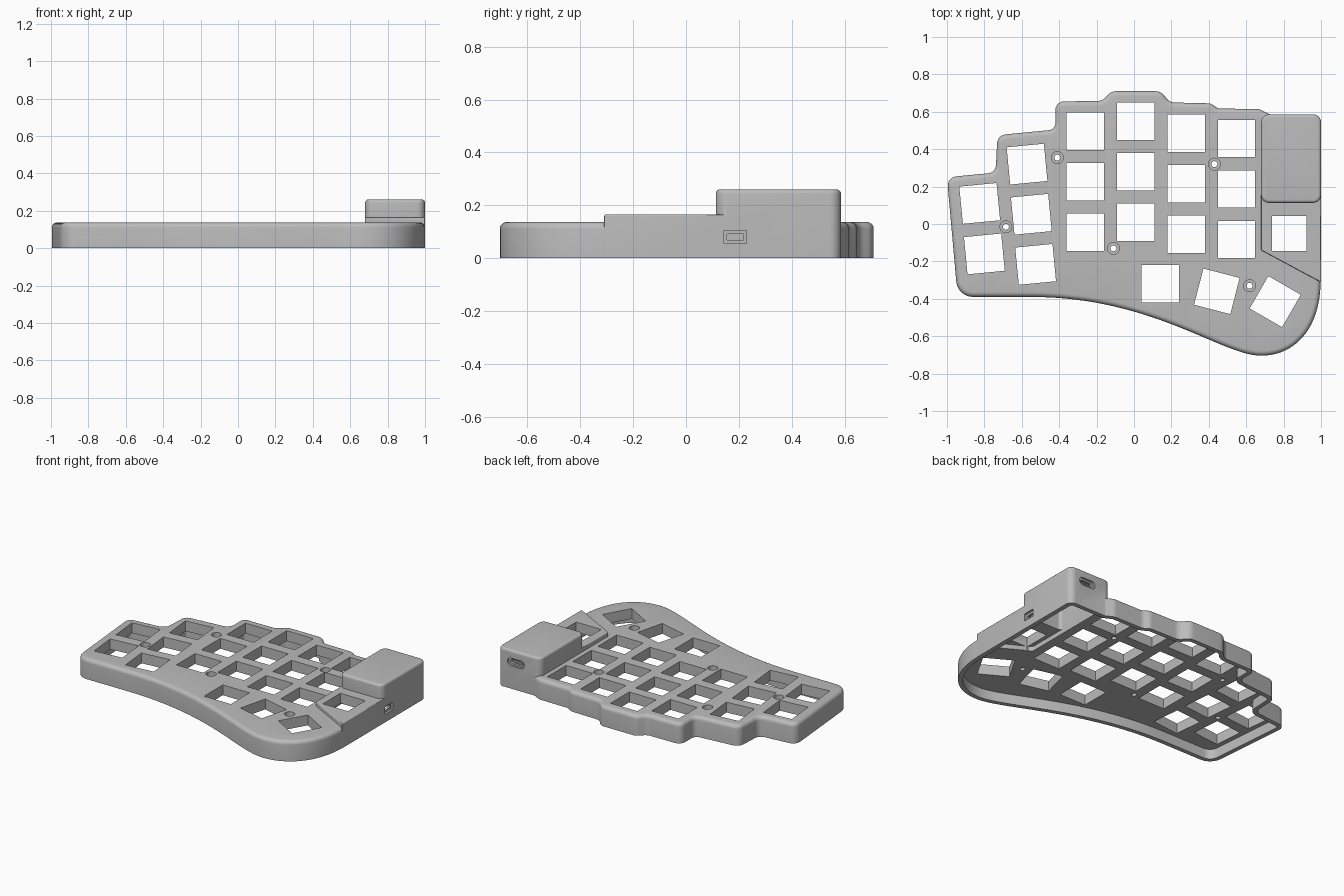
import bpy, bmesh, math
from mathutils import Vector, Matrix
from mathutils.geometry import interpolate_bezier

if "Cube" in bpy.data.objects:
    bpy.data.objects.remove(bpy.data.objects["Cube"], do_unlink=True)

grey = bpy.data.materials.new("plain grey plastic")
grey.use_nodes = True
colour = (0.5, 0.5, 0.5, 1)
grey.diffuse_color = colour
grey.node_tree.nodes["Principled BSDF"].inputs["Base Color"].default_value = colour


def rounded(corners, steps=6):
    """Round each (x, y, radius) corner of a closed outline."""
    out = []
    for i, (x, y, r) in enumerate(corners):
        p = Vector((x, y))
        a = (Vector(corners[i - 1][:2]) - p).normalized()
        b = (Vector(corners[(i + 1) % len(corners)][:2]) - p).normalized()
        if r == 0:
            out.append(p)
            continue
        half = a.angle(b) / 2
        centre = p + (a + b).normalized() * r / math.sin(half)
        start = p + a * r / math.tan(half) - centre
        end = p + b * r / math.tan(half) - centre
        turn = start.angle_signed(end)
        for k in range(steps + 1):
            out.append(centre + Matrix.Rotation(-turn * k / steps, 2) @ start)
    area = sum(out[i - 1].cross(out[i]) for i in range(len(out)))
    return out if area > 0 else out[::-1]


def inset(outline, d):
    """Move a counter-clockwise outline inwards by d."""
    out = []
    for i, p in enumerate(outline):
        e1 = (p - outline[i - 1]).normalized()
        e2 = (outline[(i + 1) % len(outline)] - p).normalized()
        n1, n2 = Vector((-e1.y, e1.x)), Vector((-e2.y, e2.x))
        n = (n1 + n2).normalized()
        out.append(p + n * d / max(n.dot(n1), 0.3))
    return out


def prism(bm, outline, z0, z1, bevel=0, matrix=None):
    """Upright solid with an optional rounded top edge."""
    layers = [(0, z0)]
    if bevel:
        for k in range(6):
            a = math.pi / 2 * k / 5
            layers.append((bevel * (1 - math.cos(a)), z1 - bevel + bevel * math.sin(a)))
    else:
        layers.append((0, z1))
    m = matrix or Matrix()
    rings = [[bm.verts.new(m @ Vector((p.x, p.y, z))) for p in inset(outline, d)]
             for d, z in layers]
    n = len(outline)
    for lo, hi in zip(rings, rings[1:]):
        for i in range(n):
            j = (i + 1) % n
            bm.faces.new((lo[i], lo[j], hi[j], hi[i]))
    bm.faces.new(rings[0][::-1])
    bm.faces.new(rings[-1])


def box_outline(x0, x1, y0, y1, r=0):
    return rounded([(x0, y0, r), (x1, y0, r), (x1, y1, r), (x0, y1, r)])


def circle(x, y, r, n=24):
    return [Vector((x + r * math.cos(t * math.tau / n), y + r * math.sin(t * math.tau / n)))
            for t in range(n)]


def make(name, *solids):
    bm = bmesh.new()
    for s in solids:
        prism(bm, *s)
    bmesh.ops.recalc_face_normals(bm, faces=bm.faces)
    me = bpy.data.meshes.new(name)
    bm.to_mesh(me)
    bm.free()
    me.materials.append(grey)
    ob = bpy.data.objects.new(name, me)
    bpy.context.collection.objects.link(ob)
    return ob


def combine(target, tool, operation="DIFFERENCE"):
    """Apply a boolean and remove the tool."""
    tool.hide_render = True
    mod = target.modifiers.new("boolean", "BOOLEAN")
    mod.operation, mod.solver, mod.object = operation, "EXACT", tool
    bpy.context.view_layer.objects.active = target
    bpy.ops.object.modifier_apply(modifier=mod.name)
    bpy.data.objects.remove(tool, do_unlink=True)


# Case outline: stepped back edge, then the curved thumb edge
thumb = interpolate_bezier(*[Vector(p) for p in
                             ((.998, -.3), (.998, -.56), (.86, -.704), (.68, -.704))], 24)
sweep = interpolate_bezier(*[Vector(p) for p in
                             ((.68, -.704), (.47, -.704), (.1, -.39), (-.55, -.39))], 32)
corners = [(-.943, -.39, .09), (-1, .25, .05), (-.74, .275, .045), (-.73, .475, .05),
           (-.42, .505, .04), (-.42, .655, .045), (-.17, .658, .06), (-.12, .71, .06),
           (.145, .71, .06), (.19, .65, .06), (.41, .645, .05), (.45, .617, .05),
           (.67, .615, .06), (.73, .583, .06), (.998, .583, .045)]
outline = rounded(corners + [(p.x, p.y, 0) for p in thumb + sweep[1:]])

# Solid body with the raised controller housing and plateau
case = make("keyboard_case", (outline, 0, .137, .026))
plateau = rounded([(.68, .2, 0), (.68, -.14, .01), (1, -.312, .004), (1, .2, 0)])
combine(case, make("plateau", (plateau, 0, .166, .006)), "UNION")
combine(case, make("housing", (box_outline(.68, 1, .113, .586, .042), 0, .26, .016)), "UNION")

# Hollow underside, open at the bottom
combine(case, make("main_cavity", (inset(outline, .03), -.05, .067)))
combine(case, make("housing_cavity", (box_outline(.71, .968, .143, .556, .02), -.06, .235)))
under = rounded([(.71, .2, 0), (.71, -.12, .02), (.968, -.262, .02), (.968, .2, 0)])
combine(case, make("plateau_cavity", (under, -.07, .098)))

# Key openings: (x, y, angle, size)
keys = [(-.825, .11, 5.5, .2), (-.80, -.16, 5.5, .2), (.83, -.05, 0, .187),
        (.14, -.32, 0, .2), (.443, -.36, -14.5, .2), (.755, -.415, -30, .2)]
keys += [(-.572 + .023 * k, .32 - .268 * k, 5.5, .2) for k in range(3)]
for x, y in ((-.26, .495), (.01, .55), (.28, .485), (.548, .457)):
    keys += [(x, y - .27 * k, 0, .2) for k in range(3)]
holes = [(box_outline(-s / 2, s / 2, -s / 2, s / 2), -.1, .3, 0,
          Matrix.Translation((x, y, 0)) @ Matrix.Rotation(math.radians(a), 4, "Z"))
         for x, y, a, s in keys]

# Screw holes with counterbores
screws = [(-.41, .355), (-.685, -.015), (-.11, -.13), (.43, .32), (.618, -.33)]
holes += [(circle(x, y, .016), -.1, .3) for x, y in screws]
combine(case, make("openings", *holes))
combine(case, make("counterbores", *[(circle(x, y, .032), .105, .2) for x, y in screws]))

# Cable port in the back wall and switch port in the side wall
back = Matrix.Translation((.865, .6, .18)) @ Matrix.Rotation(math.pi / 2, 4, "X")
side = Matrix.Translation((1.02, .187, .08)) @ Matrix.Rotation(math.pi / 2, 4, "Y")
for w, h, depth in ((.125, .052, .027), (.095, .03, .08)):
    pill = box_outline(-w / 2, w / 2, -h / 2, h / 2, h * .48)
    combine(case, make("cable_port", (pill, 0, depth, 0, back)))
for w, h, depth in ((.085, .05, .034), (.062, .022, .08)):
    slot = box_outline(-h / 2, h / 2, -w / 2, w / 2)
    combine(case, make("switch_port", (slot, -depth, .02, 0, side)))

# Smooth the rounded edges and keep hard edges crisp
bpy.ops.object.select_all(action="DESELECT")
case.select_set(True)
bpy.context.view_layer.objects.active = case
bpy.ops.object.shade_smooth_by_angle(angle=math.radians(30))
